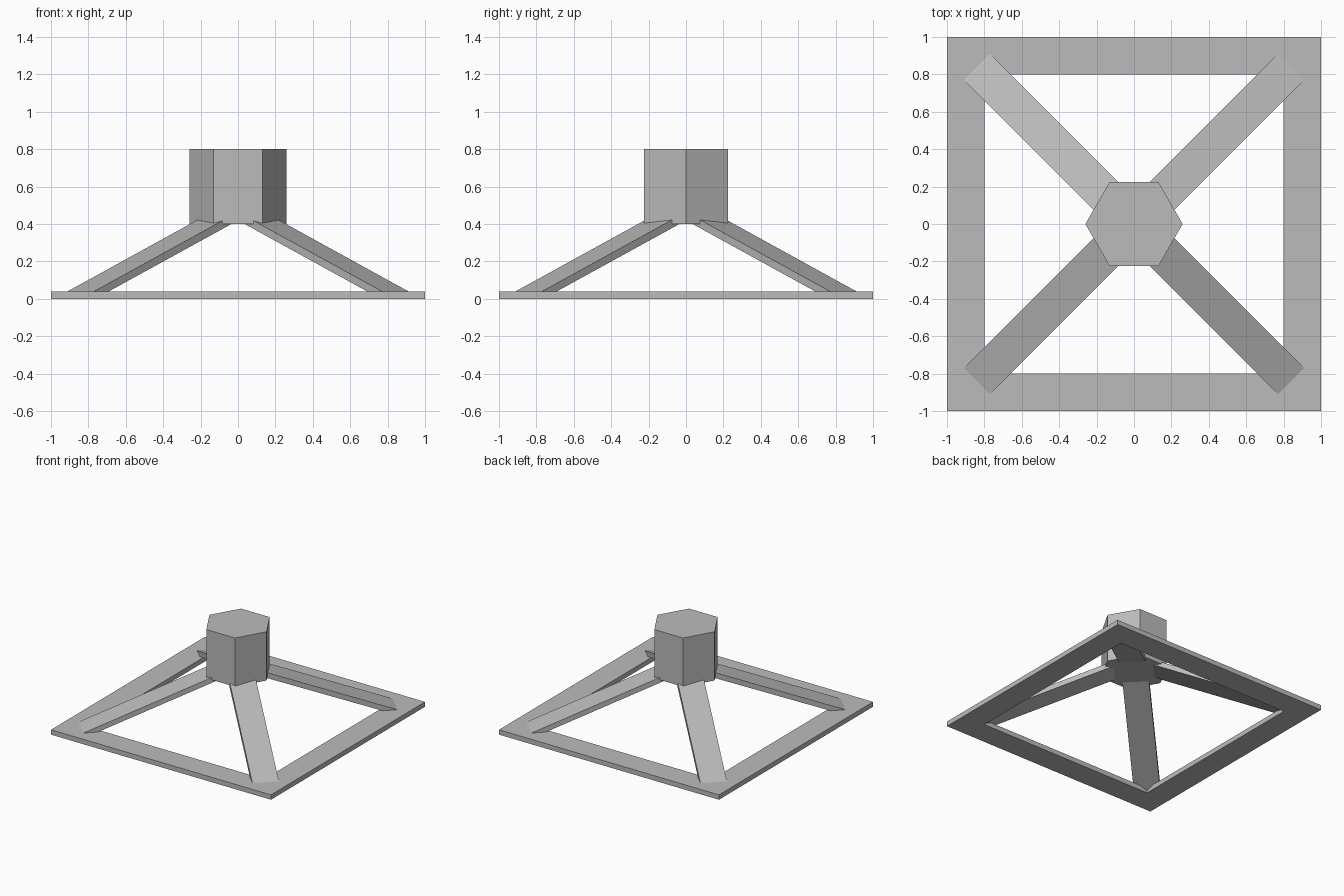
import bpy, bmesh, math
from mathutils import Matrix, Vector

if "Cube" in bpy.data.objects:
    bpy.data.objects.remove(bpy.data.objects["Cube"])

# Single plain grey for every part
GREY = (0.5, 0.5, 0.5, 1)
grey = bpy.data.materials.new("plain grey")
grey.use_nodes = True
grey.diffuse_color = GREY
grey.node_tree.nodes["Principled BSDF"].inputs["Base Color"].default_value = GREY


def add_object(name, bm):
    bmesh.ops.recalc_face_normals(bm, faces=bm.faces)
    mesh = bpy.data.meshes.new(name)
    bm.to_mesh(mesh)
    bm.free()
    mesh.materials.append(grey)
    obj = bpy.data.objects.new(name, mesh)
    bpy.context.collection.objects.link(obj)
    return obj


def extrude(bm, faces, offset):
    out = bmesh.ops.extrude_face_region(bm, geom=faces)["geom"]
    verts = [g for g in out if isinstance(g, bmesh.types.BMVert)]
    bmesh.ops.translate(bm, verts=verts, vec=offset)


# Square base frame: a mitred ring of four quads, extruded upward
bm = bmesh.new()
corners = [(1, 1), (-1, 1), (-1, -1), (1, -1)]
outer = [bm.verts.new((x, y, 0)) for x, y in corners]
inner = [bm.verts.new((0.8 * x, 0.8 * y, 0)) for x, y in corners]
ring = [bm.faces.new((outer[i - 1], outer[i], inner[i], inner[i - 1])) for i in range(4)]
extrude(bm, ring, Vector((0, 0, 0.04)))
add_object("base_frame", bm)

# Hexagonal hub with corners pointing left and right
bm = bmesh.new()
bmesh.ops.create_cone(bm, cap_ends=True, segments=6, radius1=0.26, radius2=0.26, depth=0.4,
                      matrix=Matrix.Translation((0, 0, 0.6)) @ Matrix.Rotation(math.pi / 6, 4, "Z"))
if max(v.co.x for v in bm.verts) < 0.25:
    bmesh.ops.rotate(bm, verts=bm.verts, matrix=Matrix.Rotation(math.pi / 6, 3, "Z"))
add_object("hub", bm)

# Sloping flat struts from the hub down into the frame corners
SLOPE, HALF_WIDTH, THICK = 0.389, 0.1, 0.044


def top_height(r):
    return 0.04 + SLOPE * (1.188 - r)


profile = [(0.1, top_height(0.1)), (1.23, top_height(1.23)), (1.23, 0.005),
           (1.166, 0.005), (0.1, top_height(0.1) - THICK)]
for i, name in enumerate(("back_left", "back_right", "front_right", "front_left")):
    bm = bmesh.new()
    side = bm.faces.new([bm.verts.new((r, -HALF_WIDTH, z)) for r, z in profile])
    extrude(bm, [side], Vector((0, 2 * HALF_WIDTH, 0)))
    turn = Matrix.Rotation(math.pi / 4 + i * math.pi / 2, 3, "Z")
    bmesh.ops.rotate(bm, verts=bm.verts, matrix=turn)
    add_object(name + "_strut", bm)
